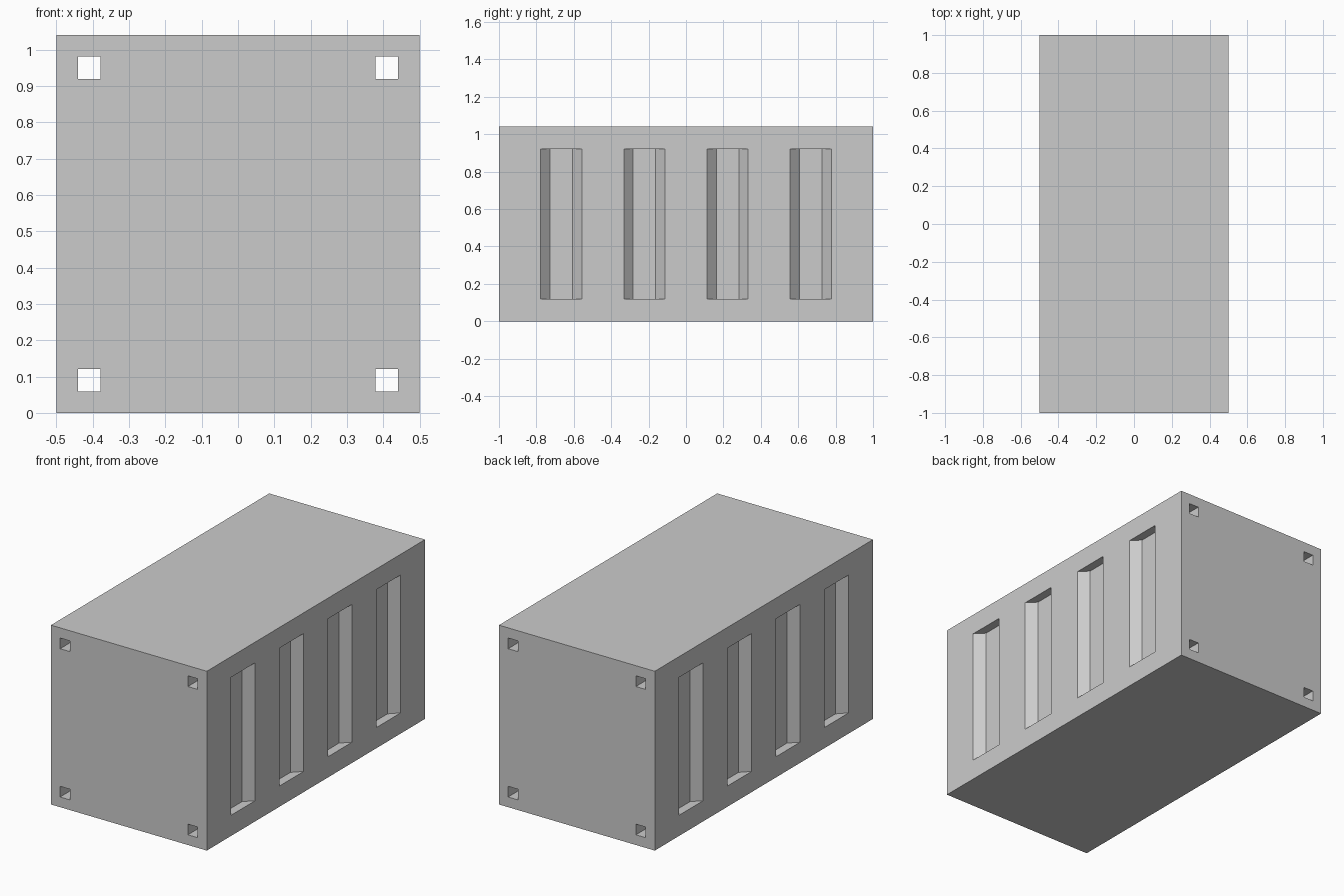
import bpy, bmesh

if "Cube" in bpy.data.objects:
    bpy.data.objects.remove(bpy.data.objects["Cube"])

W, L, H = 1.0, 2.0, 1.04


def add_prism(bm, profile, direction):
    """Extrude a closed 3D profile along a direction."""
    low = [bm.verts.new(p) for p in profile]
    high = [bm.verts.new([a + b for a, b in zip(p, direction)]) for p in profile]
    n = len(low)
    bm.faces.new(low)
    bm.faces.new(high[::-1])
    for i in range(n):
        j = (i + 1) % n
        bm.faces.new((low[j], low[i], high[i], high[j]))


def make_object(name, bm):
    bmesh.ops.recalc_face_normals(bm, faces=bm.faces[:])
    mesh = bpy.data.meshes.new(name)
    bm.to_mesh(mesh)
    bm.free()
    obj = bpy.data.objects.new(name, mesh)
    bpy.context.collection.objects.link(obj)
    return obj


# Container body
bm = bmesh.new()
add_prism(bm, [(-W/2, -L/2, 0), (W/2, -L/2, 0), (W/2, L/2, 0), (-W/2, L/2, 0)], (0, 0, H))
body = make_object("container_body", bm)

# Cutters for the side grooves and the lengthwise corner channels
bm = bmesh.new()
groove = [(0.6, -0.11), (0.5, -0.11), (0.45, -0.06),
          (0.45, 0.06), (0.5, 0.11), (0.6, 0.11)]
for side in (-1, 1):
    for i in range(4):
        cy = (i - 1.5) * 4 / 9
        add_prism(bm, [(side * x, cy + y, 0.12) for x, y in groove], (0, 0, 0.80))
    for cz in (0.09, 0.95):
        x, r = side * 0.41, 0.031
        square = [(x - r, -1.1, cz - r), (x + r, -1.1, cz - r),
                  (x + r, -1.1, cz + r), (x - r, -1.1, cz + r)]
        add_prism(bm, square, (0, 2.2, 0))
cutter = make_object("recess_cutter", bm)
cutter.hide_render = True
cutter.hide_set(True)

# Carve the recesses
mod = body.modifiers.new("recesses", 'BOOLEAN')
mod.operation = 'DIFFERENCE'
mod.solver = 'EXACT'
mod.object = cutter
